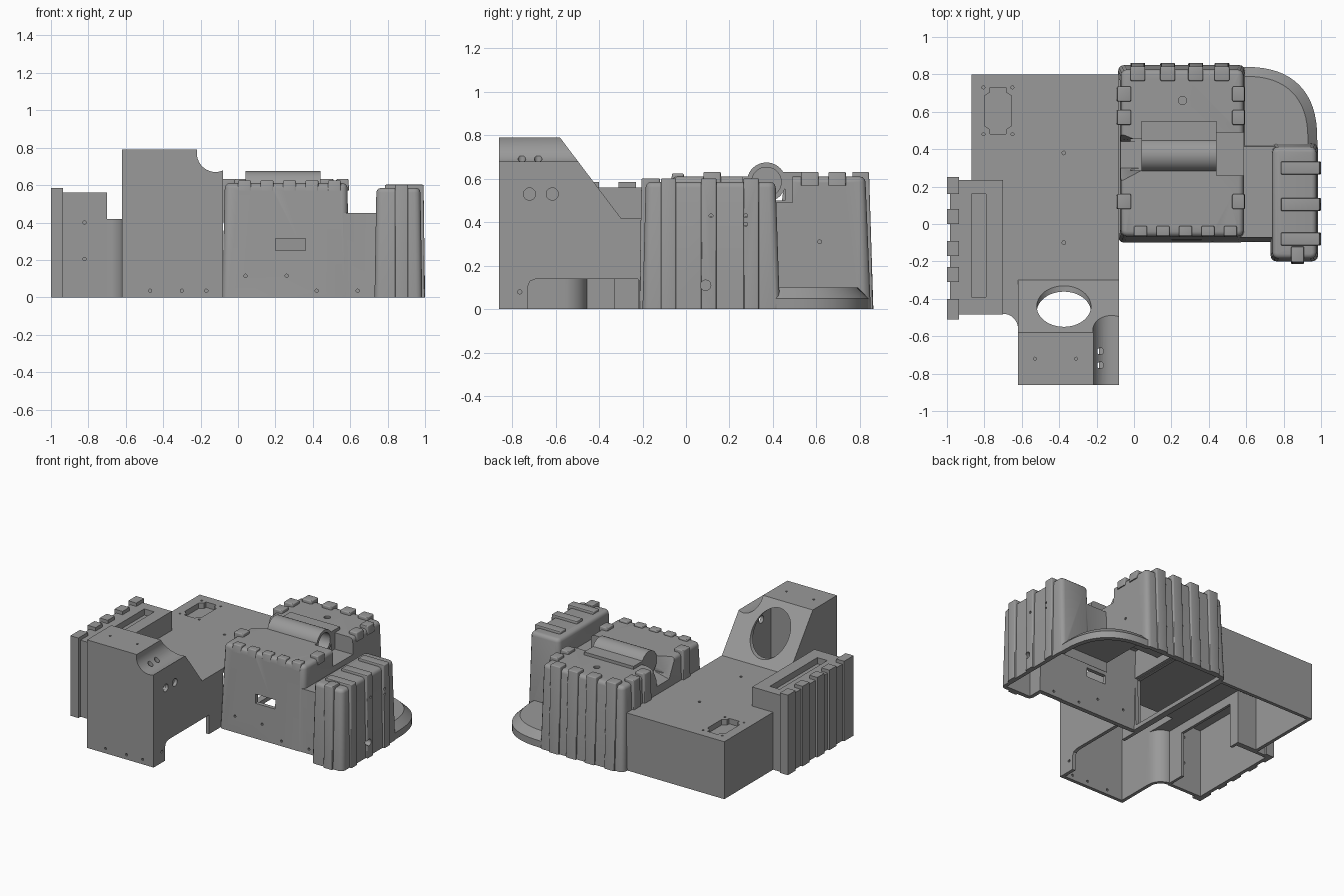
import bpy, bmesh, math
from mathutils import Matrix

if "Cube" in bpy.data.objects:
    bpy.data.objects.remove(bpy.data.objects["Cube"])

T = 0.025  # wall thickness
grey = bpy.data.materials.new("housing grey")
grey.diffuse_color = (0.32, 0.32, 0.32, 1)
grey.use_nodes = True
grey.node_tree.nodes["Principled BSDF"].inputs["Base Color"].default_value = grey.diffuse_color


def finish(bm, name):
    bmesh.ops.recalc_face_normals(bm, faces=bm.faces)
    me = bpy.data.meshes.new(name)
    bm.to_mesh(me)
    bm.free()
    me.materials.append(grey)
    ob = bpy.data.objects.new(name, me)
    bpy.context.collection.objects.link(ob)
    return ob


def loft(name, loops):
    """Closed solid through a stack of matching loops."""
    bm = bmesh.new()
    rows = [[bm.verts.new(p) for p in loop] for loop in loops]
    bm.faces.new(rows[0][::-1])
    bm.faces.new(rows[-1])
    n = len(rows[0])
    for lo, hi in zip(rows, rows[1:]):
        for i in range(n):
            j = (i + 1) % n
            bm.faces.new((lo[i], lo[j], hi[j], hi[i]))
    return finish(bm, name)


def block(name, x0, x1, y0, y1, z0, z1, taper=(0, 0, 0, 0), bevel=0):
    """Box pulled in towards its top, with optional rounded corners and top edge."""
    l, r, f, b = taper

    def loop(z, inset, rad):
        k = (z - z0) / (z1 - z0)
        xa, xb = x0 + l * k + inset, x1 - r * k - inset
        ya, yb = y0 + f * k + inset, y1 - b * k - inset
        if not bevel:
            return [(xa, ya, z), (xb, ya, z), (xb, yb, z), (xa, yb, z)]
        pts = []
        for cx, cy, q in ((xa + rad, ya + rad, 2), (xb - rad, ya + rad, 3),
                          (xb - rad, yb - rad, 0), (xa + rad, yb - rad, 1)):
            for s in range(4):
                a = (q + s / 3) * math.pi / 2
                pts.append((cx + rad * math.cos(a), cy + rad * math.sin(a), z))
        return pts

    if not bevel:
        return loft(name, [loop(z0, 0, 0), loop(z1, 0, 0)])
    loops = [loop(z0, 0, 1.3 * bevel)]
    for s in range(4):
        a = s * math.pi / 6
        inset = bevel * (1 - math.cos(a))
        loops.append(loop(z1 - bevel + bevel * math.sin(a), inset, 1.3 * bevel - inset))
    return loft(name, loops)


def prism(name, pts, a, b, axis='Z'):
    """Outline pushed along Z (points are x, y) or along X (points are y, z)."""
    to = (lambda p, h: (p[0], p[1], h)) if axis == 'Z' else (lambda p, h: (h, p[0], p[1]))
    return loft(name, [[to(p, h) for p in pts] for h in (a, b)])


def rod(name, c, r, length, axis, n=16):
    bm = bmesh.new()
    rot = {'X': Matrix.Rotation(math.pi / 2, 4, 'Y'), 'Y': Matrix.Rotation(math.pi / 2, 4, 'X'),
           'Z': Matrix()}[axis]
    bmesh.ops.create_cone(bm, cap_ends=True, segments=n, radius1=r, radius2=r, depth=length,
                          matrix=Matrix.Translation(c) @ rot)
    return finish(bm, name)


def combine(ob, others, op):
    for o in others:
        m = ob.modifiers.new("b", 'BOOLEAN')
        m.operation, m.object, m.solver = op, o, 'EXACT'
        me = bpy.data.meshes.new_from_object(ob.evaluated_get(bpy.context.evaluated_depsgraph_get()))
        ob.modifiers.clear()
        ob.data = me
        bpy.data.objects.remove(o)
        bpy.context.view_layer.update()
    return ob


# ---- Main body: low deck, sloped tower and left side pod ----
def deck_outline(t):
    r = 0.08 + t
    arc = [(-0.70 + r * math.sin(a), -0.56 + r * math.cos(a)) for a in
           [i * math.pi / 16 for i in range(9)]]
    return [(-0.87 + t, 0.80 - t), (-0.08 - t, 0.80 - t), (-0.08 - t, -0.60), (arc[-1][0], -0.60)] \
        + arc[::-1] + [(-0.87 + t, arc[0][1])]


def tower_outline(t, z0):
    return [(-0.86 + t, z0), (-0.86 + t, 0.79 - t), (-0.58 - t * 0.5, 0.79 - t),
            (-0.30 - t * 0.5, 0.42 - t), (-0.30 - t * 0.5, z0)]


body = prism("main_body", deck_outline(0), 0, 0.42)
pod_ribs = [(-0.51, -0.40), (-0.31, -0.23), (-0.17, -0.09), (0.0, 0.08), (0.16, 0.25)]
parts = [prism("tower", tower_outline(0, 0), -0.62, -0.08, 'X'),
         block("side_pod", -0.985, -0.70, -0.485, 0.235, 0, 0.56)]
parts += [block("pod_rib", -1.0, -0.935, a, b, 0, 0.585) for a, b in pod_ribs]
combine(body, parts, 'UNION')

cavity = prism("body_cavity", deck_outline(T), -0.1, 0.42 - T)
combine(cavity, [prism("tower_cavity", tower_outline(T, -0.1), -0.62 + T, -0.08 - T, 'X')], 'UNION')
# keep the pod wall, the pad under the deck window and the skin under the groove
combine(cavity, [block("pod_wall", -0.95, -0.69, -0.8, 0.25, -0.3, 0.6),
                 block("window_pad", -0.83, -0.62, 0.45, 0.76, 0.365, 0.6),
                 rod("groove_skin", (-0.12, -0.6, 0.77), 0.125, 1.0, 'Y', 40)], 'DIFFERENCE')
cuts = [cavity,
        block("pod_cavity", -0.96, -0.71, -0.46, 0.21, -0.12, 0.50),
        block("pod_doorway", -0.76, -0.66, -0.33, 0.17, -0.14, 0.33),
        block("pod_slot", -0.87, -0.79, -0.39, 0.16, 0.515, 0.7),
        # side groove on the tower, the round port and the low openings
        rod("groove", (-0.12, -0.6, 0.77), 0.10, 1.0, 'Y', 40),
        rod("round_port", (-0.375, -0.45, 0.605), 0.145, 0.32, 'Y', 48),
        prism("low_opening", [(-0.73, -0.13), (-0.22, -0.13), (-0.22, 0.14), (-0.69, 0.14),
                              (-0.718, 0.128), (-0.73, 0.10)], -0.2, 0, 'X'),
        block("passage", -0.15, 0, -0.06, 0.76, 0.03, 0.385),
        prism("deck_window", [(-0.77, 0.48), (-0.685, 0.48), (-0.685, 0.505), (-0.655, 0.525),
              (-0.655, 0.685), (-0.685, 0.705), (-0.685, 0.73), (-0.77, 0.73), (-0.77, 0.705),
              (-0.80, 0.685), (-0.80, 0.525), (-0.77, 0.505)], 0.38, 0.5)]
for x in (-0.805, -0.65):
    for y in (0.73, 0.48):
        cuts.append(rod("hole", (x, y, 0.42), 0.008, 0.03, 'Z', 10))
for y in (0.38, -0.10):
    cuts.append(rod("hole", (-0.375, y, 0.42), 0.01, 0.03, 'Z', 10))
for x in (-0.53, -0.31):
    cuts.append(rod("hole", (x, -0.72, 0.79), 0.008, 0.03, 'Z', 10))
for x in (-0.47, -0.30, -0.17):
    cuts.append(rod("hole", (x, -0.86, 0.035), 0.009, 0.1, 'Y', 10))
for z in (0.40, 0.205):
    cuts.append(rod("hole", (-0.82, -0.485, z), 0.009, 0.1, 'Y', 10))
for y in (-0.72, -0.615):
    cuts.append(rod("hole", (-0.08, y, 0.53), 0.028, 0.1, 'X', 20))
for y in (-0.68, -0.755):
    cuts.append(rod("hole", (-0.18, y, 0.685), 0.018, 0.04, 'Z', 16))
cuts.append(rod("hole", (-0.08, -0.765, 0.08), 0.01, 0.1, 'X', 10))
combine(body, cuts, 'DIFFERENCE')


# ---- Chamber, shelf, right pod and rounded foot ----
def foot_loop(r, z):
    pts = [(0.55, 0.40, z), (0.58 + r, 0.40, z)]
    for i in range(16):
        a = i * math.pi / 32
        pts.append((0.58 + r * math.cos(a) ** 0.8, 0.44 + r * math.sin(a) ** 0.8, z))
    return pts + [(0.55, 0.44 + r, z)]


chamber = block("chamber", -0.085, 0.595, -0.10, 0.85, 0, 0.61, (0.015, 0.01, 0.035, 0.025), 0.025)
parts = [block("shelf", 0.53, 0.78, -0.097, 0.424, 0, 0.45, (0, 0, 0.024, 0.01)),
         block("right_pod", 0.73, 0.985, -0.20, 0.432, 0, 0.585, (0.01, 0.01, 0.015, 0.02), 0.025),
         loft("foot", [foot_loop(0.40, 0), foot_loop(0.40, 0.05), foot_loop(0.35, 0.10)])]
# ribs over the edges of the chamber
for x in (-0.02, 0.14, 0.29, 0.43):
    parts.append(block("back_rib", x, x + 0.08, 0.765, 0.862, 0, 0.632, (0, 0, 0, 0.02), 0.006))
for y in (0.08, 0.53, 0.655):
    parts.append(block("left_rib", -0.095, -0.015, y, y + 0.08, 0.40, 0.632, (0.005, 0, 0, 0), 0.006))
    parts.append(block("right_cap", 0.525, 0.594, y, y + 0.08, 0.57, 0.632, (0, 0.004, 0, 0), 0.006))
for x in (0.0, 0.12, 0.24, 0.36, 0.48):
    parts.append(block("front_cap", x, x + 0.07, -0.07, -0.01, 0.57, 0.624, (0, 0, 0.006, 0), 0.006))
# ribs on the right pod
for y in (-0.115, 0.07, 0.265):
    parts.append(block("pod_rib", 0.785, 1.0, y, y + 0.07, 0, 0.602, (0, 0.008, 0, 0), 0.006))
parts.append(block("pod_front_rib", 0.84, 0.91, -0.215, -0.12, 0, 0.602, (0, 0, 0.01, 0), 0.006))
combine(chamber, parts, 'UNION')

cavity = block("cavity", -0.06, 0.57, -0.072, 0.822, -0.1, 0.585, (0.012, 0.01, 0.03, 0.022))
combine(cavity, [block("valley_skin", -0.2, 0.7, 0.18, 0.53, 0.44, 0.7)], 'DIFFERENCE')
cuts = [cavity,
        block("shelf_cavity", 0.5, 0.78, -0.068, 0.40, -0.12, 0.425, (0, 0, 0.018, 0.01)),
        block("pod_cavity", 0.757, 0.96, -0.173, 0.403, -0.14, 0.56, (0.01, 0.01, 0.014, 0.018)),
        loft("foot_cavity", [foot_loop(0.37, -0.16), foot_loop(0.365, 0.04), foot_loop(0.33, 0.075)]),
        block("passage", -0.15, 0, -0.05, 0.77, 0.03, 0.385),
        # valley that holds the barrel, flared at its left end
        block("valley", -0.02, 0.50, 0.285, 0.455, 0.50, 0.75),
        block("right_valley", 0.44, 0.70, 0.26, 0.49, 0.49, 0.75),
        loft("left_valley", [
            [(-0.13, 0.30, 0.46), (-0.13, 0.44, 0.46), (-0.13, 0.53, 0.66), (-0.13, 0.19, 0.66)],
            [(0.04, 0.30, 0.50), (0.04, 0.44, 0.50), (0.04, 0.46, 0.66), (0.04, 0.28, 0.66)]]),
        block("front_window", 0.2, 0.36, -0.2, 0.0, 0.25, 0.315),
        rod("hole", (0.26, 0.66, 0.61), 0.022, 0.03, 'Z', 20),
        rod("hole", (0.985, 0.09, 0.11), 0.024, 0.12, 'X', 20)]
for x, z in ((0.04, 0.115), (0.26, 0.115), (0.42, 0.035), (0.64, 0.035)):
    cuts.append(rod("hole", (x, -0.09, z), 0.009, 0.1, 'Y', 10))
for y, z in ((0.115, 0.43), (0.275, 0.43), (0.275, 0.39)):
    cuts.append(rod("hole", (0.985, y, z), 0.009, 0.1, 'X', 10))
cuts.append(rod("hole", (0.59, 0.615, 0.31), 0.009, 0.1, 'X', 10))
combine(chamber, cuts, 'DIFFERENCE')

# ---- Barrel with a blind bore and its rear flange ----
barrel = rod("barrel", (0.24, 0.37, 0.585), 0.09, 0.40, 'X', 48)
combine(barrel, [block("flange", 0.04, 0.44, 0.42, 0.55, 0.59, 0.632)], 'UNION')
combine(barrel, [rod("bore", (0.34, 0.37, 0.585), 0.068, 0.5, 'X', 48)], 'DIFFERENCE')

# Smooth shading with sharp edges kept
for ob in (body, chamber, barrel):
    bpy.ops.object.select_all(action='DESELECT')
    ob.select_set(True)
    bpy.context.view_layer.objects.active = ob
    bpy.ops.object.shade_smooth_by_angle(angle=math.radians(30))
